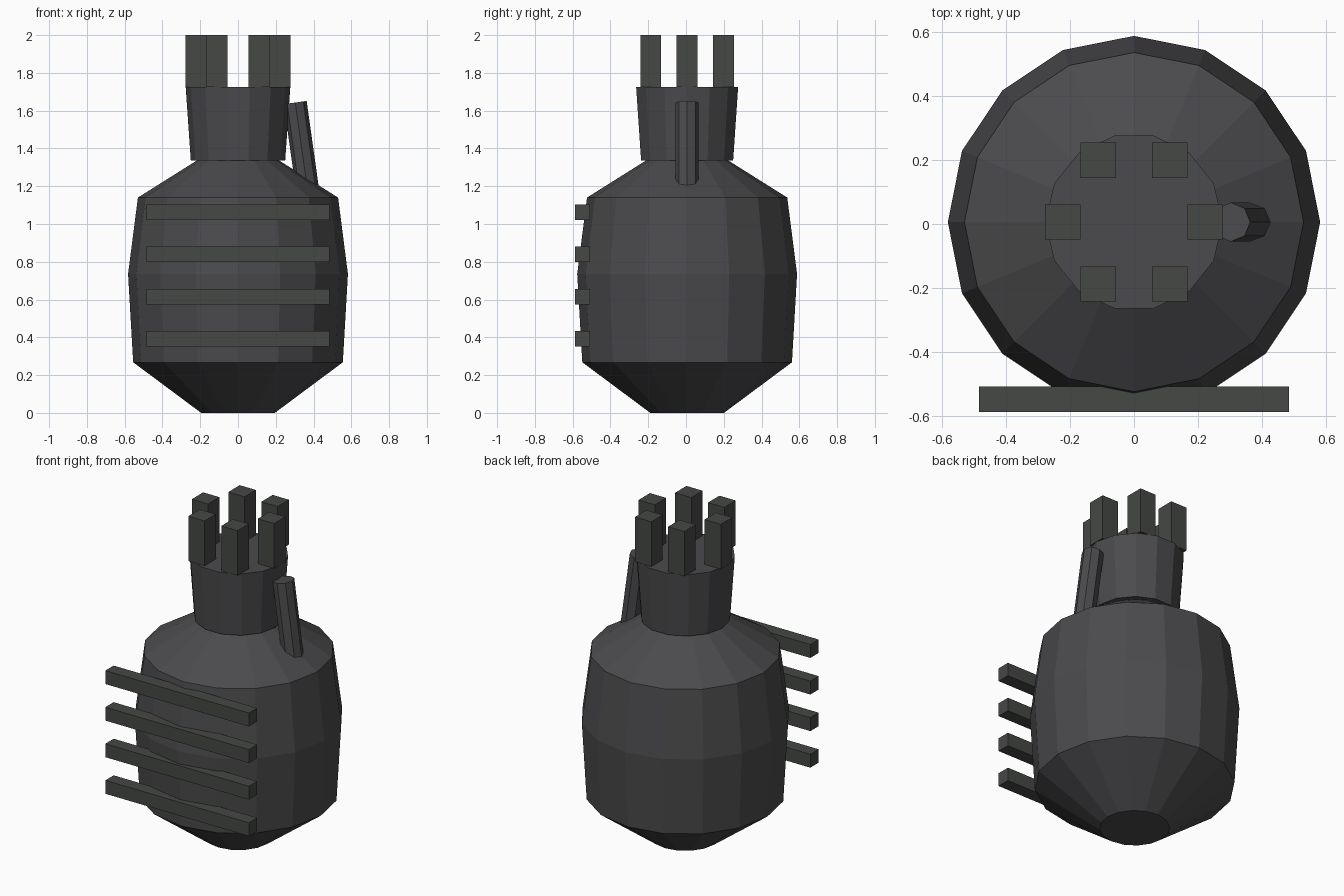
import bpy, bmesh, math
from mathutils import Matrix, Vector

if "Cube" in bpy.data.objects:
    bpy.data.objects.remove(bpy.data.objects["Cube"])

CY = 0.006  # y of the main axis


def material(name, rgb):
    m = bpy.data.materials.new(name)
    m.diffuse_color = (*rgb, 1)
    m.use_nodes = True
    m.node_tree.nodes["Principled BSDF"].inputs["Base Color"].default_value = m.diffuse_color
    return m


DARK = material("dark_metal", (0.07, 0.07, 0.075))
TRIM = material("trim_metal", (0.06, 0.065, 0.06))


def finish(name, bm, mat):
    bmesh.ops.recalc_face_normals(bm, faces=bm.faces)
    me = bpy.data.meshes.new(name)
    bm.to_mesh(me)
    bm.free()
    me.materials.append(mat)
    ob = bpy.data.objects.new(name, me)
    bpy.context.collection.objects.link(ob)
    return ob


def lathe(name, profile, sides, mat):
    """Faceted solid of revolution from (radius, z) pairs, capped at both ends."""
    bm = bmesh.new()
    rings = [[bm.verts.new((r * math.cos(2 * math.pi * i / sides),
                            r * math.sin(2 * math.pi * i / sides), z))
              for i in range(sides)] for r, z in profile]
    for a, b in zip(rings, rings[1:]):
        for i in range(sides):
            j = (i + 1) % sides
            bm.faces.new((a[i], a[j], b[j], b[i]))
    bm.faces.new(rings[0])
    bm.faces.new(rings[-1])
    ob = finish(name, bm, mat)
    ob.location.y = CY
    return ob


def box(name, centre, size, mat):
    bm = bmesh.new()
    bmesh.ops.create_cube(bm, size=1, matrix=Matrix.Diagonal((*size, 1)))
    ob = finish(name, bm, mat)
    ob.location = centre
    return ob


# Faceted body and flared neck
lathe("body", [(0.195, 0), (0.555, 0.268), (0.582, 0.735), (0.53, 1.14), (0.215, 1.338)], 16, DARK)
lathe("neck", [(0.25, 1.337), (0.277, 1.726)], 14, DARK)

# Crown of square prongs
for i in range(6):
    a = i * math.pi / 3
    box(f"crown_prong_{i + 1}", (0.223 * math.cos(a), CY + 0.223 * math.sin(a), 1.863),
        (0.11, 0.11, 0.274), TRIM)

# Front bars
for i in range(4):
    box(f"front_bar_{i + 1}", (0, -0.548, 0.392 + i * 0.2235), (0.97, 0.08, 0.082), TRIM)

# Leaning side lever, sunk into the shoulder
top, bottom = Vector((0.303, CY, 1.643)), Vector((0.371, CY, 1.16))
bm = bmesh.new()
bmesh.ops.create_cone(bm, cap_ends=True, segments=8, radius1=0.061, radius2=0.061,
                      depth=(top - bottom).length)
lever = finish("side_lever", bm, DARK)
lever.location = (top + bottom) / 2
lever.rotation_euler.y = math.atan2(top.x - bottom.x, top.z - bottom.z)
